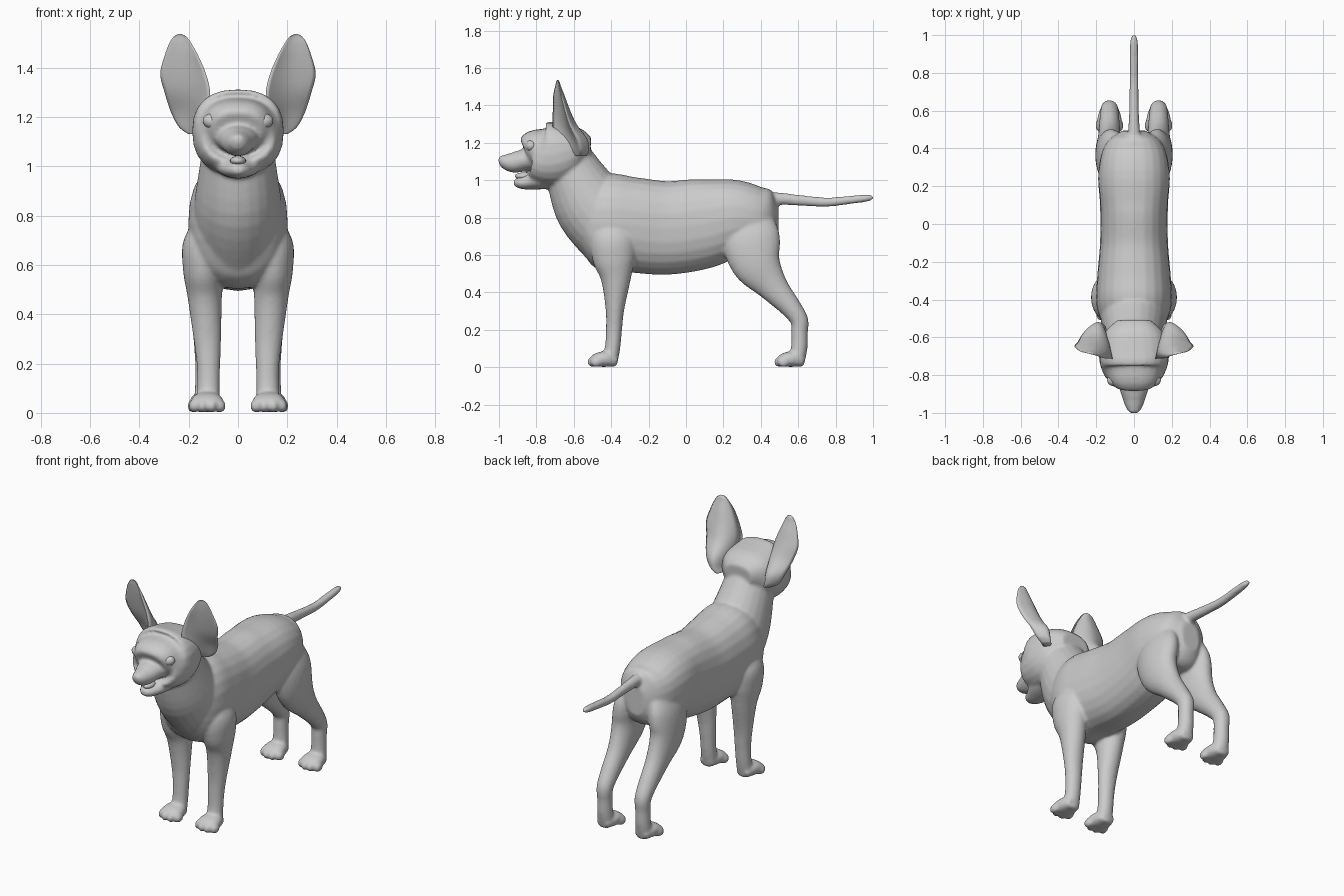
import bpy, bmesh, math
from mathutils import Vector, Matrix

if "Cube" in bpy.data.objects:
    bpy.data.objects.remove(bpy.data.objects["Cube"])

grey = bpy.data.materials.new("plain_grey")
grey.diffuse_color = (0.6, 0.6, 0.6, 1)
grey.use_nodes = True
grey.node_tree.nodes["Principled BSDF"].inputs["Base Color"].default_value = grey.diffuse_color


def spline(rows, steps=5):
    """Smooth Catmull-Rom interpolation through rows of numbers."""
    out = []
    for i in range(len(rows) - 1):
        a, b, c, d = (rows[max(i - 1, 0)], rows[i], rows[i + 1], rows[min(i + 2, len(rows) - 1)])
        for k in range(steps):
            t = k / steps
            out.append([0.5 * (2 * q + (r - p) * t + (2 * p - 5 * q + 4 * r - s) * t * t
                               + (3 * q - p - 3 * r + s) * t ** 3) for p, q, r, s in zip(a, b, c, d)])
    out.append(list(rows[-1]))
    return out


def skin(bm, rings):
    """Bridge closed rings of points and cap both ends."""
    rings = [[bm.verts.new(p) for p in ring] for ring in rings]
    n = len(rings[0])
    for a, b in zip(rings, rings[1:]):
        for i in range(n):
            j = (i + 1) % n
            bm.faces.new((a[i], a[j], b[j], b[i]))
    bm.faces.new(rings[0])
    bm.faces.new(rings[-1])


def loft(bm, rows, power=2.0, n=24):
    """Rows are (x, y, z, half width in x, half size across the path)."""
    rows = spline(rows)
    pts = [Vector(r[:3]) for r in rows]
    rings = []
    for i, r in enumerate(rows):
        tangent = pts[min(i + 1, len(pts) - 1)] - pts[max(i - 1, 0)]
        across = tangent.cross(Vector((1, 0, 0))).normalized()
        ring = []
        for k in range(n):
            c, s = math.cos(math.tau * k / n), math.sin(math.tau * k / n)
            u = math.copysign(abs(c) ** (2 / power), c) * max(r[3], 0.003)
            v = math.copysign(abs(s) ** (2 / power), s) * max(r[4], 0.003)
            ring.append(pts[i] + Vector((u, 0, 0)) + across * v)
        rings.append(ring)
    skin(bm, rings)


def ball(bm, centre, radii, turn=0.0):
    m = Matrix.Translation(centre) @ Matrix.Rotation(turn, 4, 'Y') @ Matrix.Diagonal((*radii, 1))
    bmesh.ops.create_uvsphere(bm, u_segments=20, v_segments=12, radius=1, matrix=m)


def finish(bm, name):
    bmesh.ops.recalc_face_normals(bm, faces=bm.faces)
    for f in bm.faces:
        f.smooth = True
    mesh = bpy.data.meshes.new(name)
    bm.to_mesh(mesh)
    bm.free()
    mesh.materials.append(grey)
    ob = bpy.data.objects.new(name, mesh)
    bpy.context.collection.objects.link(ob)
    return ob


def mid(rows):
    return [(0, *r) for r in rows]


body = bmesh.new()
# Torso
loft(body, mid([(.495, .78, .06, .09), (.45, .78, .13, .165), (.38, .785, .17, .18),
                (.25, .80, .19, .205), (.1, .77, .18, .24), (-.1, .745, .18, .25),
                (-.28, .76, .195, .255), (-.42, .77, .20, .265), (-.53, .77, .165, .21),
                (-.60, .76, .09, .12)]), 2.3)
# Neck
loft(body, mid([(-.38, .74, .19, .22), (-.51, .87, .175, .20), (-.61, 1.05, .148, .152),
                (-.66, 1.12, .14, .15)]))
# Skull
loft(body, mid([(-.51, 1.17, .09, .06), (-.58, 1.17, .16, .12), (-.68, 1.145, .185, .17),
                (-.76, 1.135, .175, .165), (-.82, 1.15, .14, .12), (-.852, 1.14, .10, .08)]), 2.4)
# Muzzle and lower jaw
loft(body, mid([(-.76, 1.12, .11, .07), (-.85, 1.11, .085, .06), (-.92, 1.095, .062, .055),
                (-.965, 1.10, .046, .042), (-.99, 1.108, .03, .026), (-1.003, 1.11, .015, .012)]))
loft(body, mid([(-.72, 1.01, .10, .055), (-.80, 1.0, .09, .05), (-.86, .987, .062, .037),
                (-.90, .987, .042, .027), (-.92, .99, .02, .014)]))
# Legs and paws
for side in (1, -1):
    def limb(rows, power=2.0):
        loft(body, [(side * r[0], *r[1:]) for r in rows], power)

    limb([(.10, -.38, .82, .05, .07), (.133, -.39, .70, .088, .12), (.14, -.385, .58, .083, .115),
          (.135, -.375, .47, .07, .08), (.125, -.38, .31, .057, .05), (.12, -.385, .2, .048, .043),
          (.12, -.393, .1, .046, .041), (.122, -.41, .02, .05, .042)])
    limb([(.09, .33, .82, .06, .12), (.115, .345, .70, .08, .155), (.13, .375, .56, .075, .135),
          (.13, .465, .43, .06, .083), (.13, .56, .32, .052, .057), (.13, .606, .25, .047, .048),
          (.13, .607, .18, .043, .044), (.13, .605, .1, .045, .044), (.13, .59, .02, .05, .042)])
    for x, y in ((.125, 0), (.13, 1.0)):
        limb([(x, -.37 + y, .028, .038, .026), (x, -.42 + y, .043, .06, .041),
              (x, -.47 + y, .04, .066, .038), (x, -.505 + y, .028, .058, .026)], 2.4)
        for k, dy in ((-.054, .018), (-.019, 0), (.019, 0), (.054, .018)):
            ball(body, (side * x + k, -.497 + y + dy, .028), (.021, .033, .028))
# Tail
loft(body, mid([(.40, .87, .06, .06), (.48, .90, .034, .036), (.6, .893, .026, .029),
                (.75, .883, .024, .025), (.88, .895, .024, .022), (.96, .904, .021, .02),
                (.99, .907, .015, .015), (1.003, .908, .007, .007)]))
# Fuse the parts into one soft skin
ob = finish(body, "body")
remesh = ob.modifiers.new("fuse", 'REMESH')
remesh.mode = 'VOXEL'
remesh.voxel_size = 0.009
remesh.use_smooth_shade = True
soften = ob.modifiers.new("soften", 'SMOOTH')
soften.factor = 0.5
soften.iterations = 6

# Ears: rows are (z, inner x, outer x, front y, back y)
ear_rows = spline([(1.13, .13, .20, -.66, -.53), (1.16, .13, .24, -.68, -.52), (1.22, .12, .272, -.71, -.528),
                   (1.30, .113, .298, -.715, -.585), (1.375, .13, .315, -.712, -.62),
                   (1.45, .162, .297, -.71, -.648), (1.50, .19, .278, -.70, -.668),
                   (1.526, .21, .26, -.694, -.676), (1.536, .228, .243, -.69, -.684)])
for side, label in ((1, "left"), (-1, "right")):
    ear = bmesh.new()
    rings = []
    for z, xi, xo, yf, yb in ear_rows:
        ring = []
        for k in range(24):
            t = k / 12 if k <= 12 else (24 - k) / 12
            bulge = math.sin(math.pi * min(t, 1)) if 0 < t < 1 else 0
            chord = (yb * .7 + yf * .3) * (1 - t) + yf * t
            depth = bulge ** .6 if k <= 12 else .3 * bulge
            ring.append((side * (xo + (xi - xo) * t), chord + (yb - chord) * depth, z))
        rings.append(ring)
    skin(ear, rings)
    finish(ear, label + "_ear")
    # Eye with a slanted lid line
    eye = bmesh.new()
    ball(eye, (side * .1, -.828, 1.182), (.043, .032, .032), -side * .15)
    finish(eye, label + "_eye")

# Tongue
tongue = bmesh.new()
ball(tongue, (0, -.865, 1.022), (.032, .05, .02))
finish(tongue, "tongue")
